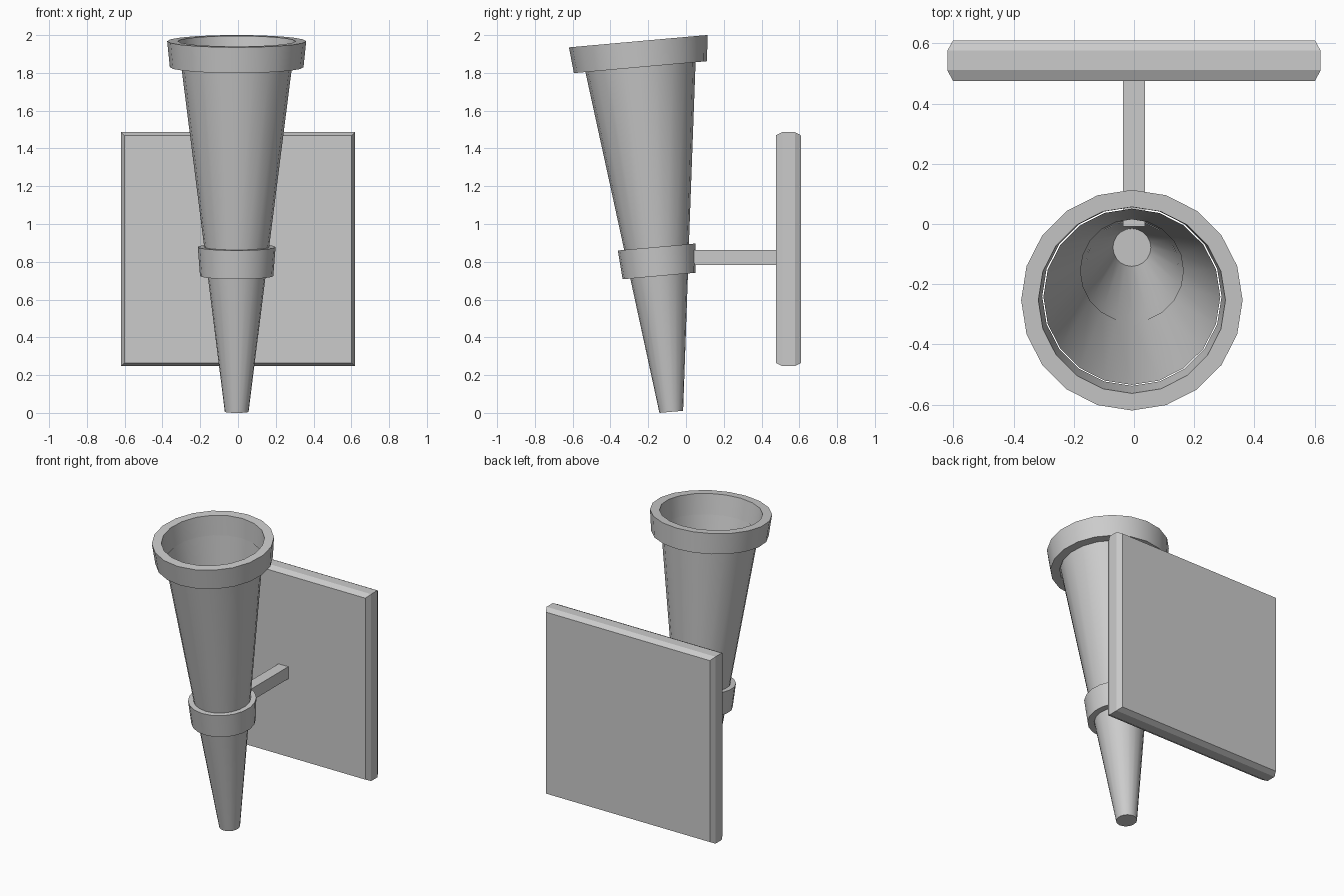
import bpy, bmesh, math

if "Cube" in bpy.data.objects:
    bpy.data.objects.remove(bpy.data.objects["Cube"])

SIDES = 20
TILT = math.radians(5.1)
BASE = (-0.007, -0.078, 0.0056)


def finish(bm, name):
    bmesh.ops.recalc_face_normals(bm, faces=bm.faces)
    mesh = bpy.data.meshes.new(name)
    bm.to_mesh(mesh)
    bm.free()
    obj = bpy.data.objects.new(name, mesh)
    bpy.context.collection.objects.link(obj)
    return obj


def loft(loops, name, cap_start=False, cap_end=False, closed=False):
    """Skin a list of equal-length vertex loops."""
    bm = bmesh.new()
    rings = [[bm.verts.new(p) for p in loop] for loop in loops]
    pairs = list(zip(rings, rings[1:])) + ([(rings[-1], rings[0])] if closed else [])
    for a, b in pairs:
        n = len(a)
        for i in range(n):
            j = (i + 1) % n
            bm.faces.new((a[i], a[j], b[j], b[i]))
    if cap_start:
        bm.faces.new(rings[0])
    if cap_end:
        bm.faces.new(rings[-1])
    return finish(bm, name)


def lathe(profile, name, **caps):
    """Spin (radius, height) points about the tilted torch axis."""
    loops = [[(r * math.cos(2 * math.pi * i / SIDES),
               r * math.sin(2 * math.pi * i / SIDES), s)
              for i in range(SIDES)] for r, s in profile]
    obj = loft(loops, name, **caps)
    obj.location = BASE
    obj.rotation_euler.x = TILT
    bpy.ops.object.select_all(action='DESELECT')
    obj.select_set(True)
    bpy.context.view_layer.objects.active = obj
    bpy.ops.object.shade_smooth_by_angle(angle=math.radians(30))
    return obj


def square(y, half_x, half_z, zc):
    return [(x * half_x, y, zc + z * half_z)
            for x, z in ((-1, -1), (1, -1), (1, 1), (-1, 1))]


# Tapered thin-walled torch body in two sections
lathe([(0.063, 0), (0.154, 0.728)], "lower_cone", cap_start=True)
lathe([(0.171, 0.868), (0.294, 1.842)], "upper_cone")

# Flared collars
lathe([(0.154, 0.722), (0.194, 0.722), (0.206, 0.876), (0.173, 0.876)],
      "middle_collar", closed=True)
lathe([(0.298, 1.832), (0.354, 1.832), (0.368, 1.970), (0.311, 1.970)],
      "top_rim", closed=True)

# Arm joining the middle collar to the wall plate
loft([square(-0.008, 0.036, 0.04, 0.823), square(0.49, 0.036, 0.04, 0.823)],
     "support_arm", cap_start=True, cap_end=True)

# Square wall plate with chamfered edges
loft([square(y, h, h, 0.867) for y, h in
      ((0.476, 0.602), (0.511, 0.62), (0.576, 0.62), (0.609, 0.602))],
     "wall_plate", cap_start=True, cap_end=True)
